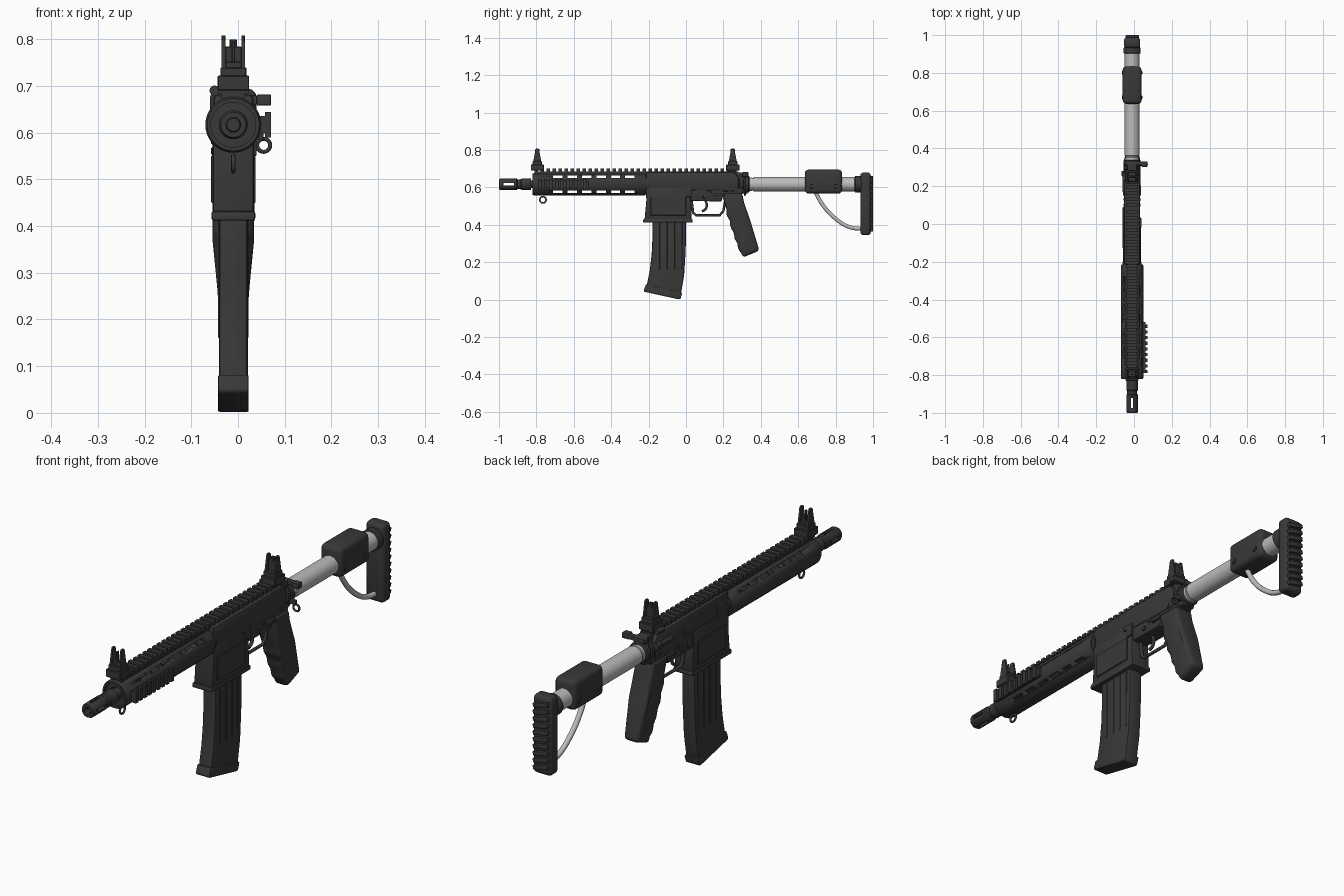
import bpy, bmesh, math
from mathutils import Vector, Matrix

old = bpy.data.objects.get("Cube")
if old:
    bpy.data.objects.remove(old, do_unlink=True)

CX, AZ = -0.01, 0.617          # bore axis


def material(name, v):
    m = bpy.data.materials.new(name)
    m.use_nodes = True
    m.diffuse_color = (v, v, v, 1)
    b = m.node_tree.nodes["Principled BSDF"]
    b.inputs["Base Color"].default_value = (v, v, v, 1)
    b.inputs["Roughness"].default_value = 0.6
    return m


BLACK = material("matte black", 0.04)
STEEL = material("light grey metal", 0.5)


def activate(ob):
    bpy.ops.object.select_all(action='DESELECT')
    ob.select_set(True)
    bpy.context.view_layer.objects.active = ob


def finish(name, bm, mat=BLACK, bevel=0, segs=2):
    bmesh.ops.recalc_face_normals(bm, faces=bm.faces)
    me = bpy.data.meshes.new(name)
    bm.to_mesh(me)
    bm.free()
    me.materials.append(mat)
    ob = bpy.data.objects.new(name, me)
    bpy.context.collection.objects.link(ob)
    activate(ob)
    if bevel:
        mod = ob.modifiers.new("bevel", 'BEVEL')
        mod.width, mod.segments, mod.limit_method = bevel, segs, 'ANGLE'
        bpy.ops.object.modifier_apply(modifier=mod.name)
    bpy.ops.object.shade_smooth_by_angle(angle=math.radians(35))
    return ob


def add_box(bm, x, y, z, rot=None):
    """Box from three (low, high) ranges."""
    c = Vector([(a + b) / 2 for a, b in (x, y, z)])
    s = [b - a for a, b in (x, y, z)]
    m = Matrix.Translation(c) @ (rot or Matrix()) @ Matrix.Diagonal((*s, 1))
    bmesh.ops.create_cube(bm, size=1, matrix=m)


def boxes(name, items, bevel=0.0, segs=2, mat=BLACK):
    bm = bmesh.new()
    for it in items:
        add_box(bm, *it)
    return finish(name, bm, mat, bevel, segs)


def mid(h):
    return (CX - h, CX + h)


def prism(name, pts, h, bevel=0.0, segs=2, x=CX):
    """Side profile of (y, z) points extruded across x; h may vary by height."""
    half = h if callable(h) else (lambda z: h)
    bm = bmesh.new()
    a, b = [[bm.verts.new((x + s * half(z), y, z)) for y, z in pts] for s in (-1, 1)]
    bm.faces.new(a)
    bm.faces.new(b)
    for i in range(len(pts)):
        j = (i + 1) % len(pts)
        bm.faces.new((a[i], a[j], b[j], b[i]))
    return finish(name, bm, BLACK, bevel, segs)


def lathe(name, prof, mat=BLACK, x=CX, z=AZ, n=32, closed=False):
    """Revolve (y, radius) points about a line along y."""
    bm = bmesh.new()
    rings = [[bm.verts.new((x + r * math.cos(math.tau * k / n), y,
                            z + r * math.sin(math.tau * k / n))) for k in range(n)] for y, r in prof]
    pairs = list(zip(rings, rings[1:])) + ([(rings[-1], rings[0])] if closed else [])
    for p, q in pairs:
        for k in range(n):
            bm.faces.new((p[k], p[(k + 1) % n], q[(k + 1) % n], q[k]))
    if not closed:
        bm.faces.new(rings[0])
        bm.faces.new(rings[-1])
    return finish(name, bm, mat)


def pipe(name, pts, r, mat=BLACK, cyclic=False, smooth=True):
    cu = bpy.data.curves.new(name, 'CURVE')
    cu.dimensions, cu.bevel_depth, cu.bevel_resolution = '3D', r, 3
    sp = cu.splines.new('BEZIER' if smooth else 'POLY')
    pp = sp.bezier_points if smooth else sp.points
    pp.add(len(pts) - 1)
    for p, c in zip(pp, pts):
        if smooth:
            p.co, p.handle_left_type, p.handle_right_type = c, 'AUTO', 'AUTO'
        else:
            p.co = (*c, 1)
    sp.use_cyclic_u, cu.use_fill_caps = cyclic, True
    cu.materials.append(mat)
    ob = bpy.data.objects.new(name, cu)
    bpy.context.collection.objects.link(ob)
    activate(ob)
    bpy.ops.object.convert(target='MESH')
    return bpy.context.object


def cut(ob, items):
    cutter = boxes("cutter", items)
    cutter.hide_render = True
    activate(ob)
    mod = ob.modifiers.new("cut", 'BOOLEAN')
    mod.operation, mod.solver, mod.object = 'DIFFERENCE', 'EXACT', cutter
    bpy.ops.object.modifier_apply(modifier=mod.name)
    bpy.data.objects.remove(cutter, do_unlink=True)


# Muzzle device and barrel
muzzle = lathe("muzzle_device", [(-1, .016), (-1, .027), (-.992, .031), (-.905, .031), (-.9, .026),
               (-.885, .026), (-.88, .03), (-.83, .03), (-.83, .016)], closed=True)
slot = (-.975, -.92)
cut(muzzle, [(mid(.05), slot, (AZ - .006, AZ + .006)), (mid(.006), slot, (AZ - .05, AZ + .05))])
lathe("barrel", [(-.9, .014), (-.85, .02), (-.8, .022), (-.2, .022)])

# Handguard: hollow tube with two rows of slots through it
guard = lathe("handguard", [(-.82, .048), (-.82, .056), (-.812, .06), (-.222, .06), (-.215, .056),
              (-.215, .048)], closed=True, n=40)
cut(guard, [(mid(.1), (y, y + .05), (AZ + s * .04 - .006, AZ + s * .04 + .006))
            for s in (-1, 1) for y in [-.71 + .077 * i for i in range(6)]])
lathe("handguard_front_ring", [(-.808, .03), (-.808, .049), (-.79, .049), (-.79, .03)], closed=True)
lathe("barrel_nut", [(-.25, .03), (-.25, .05), (-.2, .05)])


# Toothed rails
def rail(name, y0, y1, pitch, base, tooth):
    n = int((y1 - y0) / pitch)
    boxes(name, [(base[0], (y0, y1), base[1])] +
          [(tooth[0], (y0 + i * pitch, y0 + (i + .58) * pitch), tooth[1]) for i in range(n)])


rail("top_rail", -.81, .28, .0321, (mid(.025), (.665, .686)), (mid(.032), (.684, .701)))
rail("side_rail", -.79, -.52, .03, ((.044, .06), (.598, .636)), ((.058, .071), (.59, .644)))

# Receiver
prism("upper_receiver", [(-.215, .59), (.28, .575), (.285, .65), (.26, .682), (-.215, .682)], .043, .01)
prism("magazine_well", [(-.215, .6), (-.212, .53), (-.222, .425), (.03, .425), (.025, .6)], .044, .006)
prism("magazine_well_lip", [(-.23, .412), (-.228, .432), (.034, .432), (.036, .412)], .047, .005)
prism("lower_receiver", [(-.1, .6), (-.1, .53), (.19, .525), (.2, .56), (.3, .56), (.31, .6)], .038, .006)
prism("receiver_rear", [(.24, .57), (.33, .565), (.335, .64), (.29, .665), (.24, .665)], .03, .008)
boxes("magazine_well_panels", [((CX + s * .045 - .003, CX + s * .045 + .003), (-.19, .0), (.45, .55))
                               for s in (-1, 1)], .002, 1)
boxes("ejection_port_cover", [((-.06, -.05), (-.13, .09), (.605, .65))], .004)
lathe("forward_assist", [(.17, .012), (.25, .012), (.255, .016), (.28, .016)], x=-.05, z=.632, n=16)
boxes("bolt_catch", [((.03, .04), (.0, .03), (.55, .6)), ((.03, .04), (-.02, .03), (.585, .605))], .003)
boxes("safety_levers", [((CX + s * .042 - .006, CX + s * .042 + .006), (.15, .205), (.553, .568))
                        for s in (-1, 1)], .003)
boxes("magazine_release", [((-.056, -.04), (.035, .06), (.545, .57))], .003)
for i, (y, z) in enumerate([(-.2, .575), (.1, .55), (.13, .575), (.25, .59)]):
    boxes("receiver_pin_%d" % i, [(mid(.045), (y - .008, y + .008), (z - .008, z + .008))], .003)

# Charging handle
boxes("charging_handle", [(mid(.025), (.27, .335), (.655, .68)), ((-.045, .07), (.312, .332), (.66, .68)),
                          ((.04, .071), (.303, .332), (.658, .682))], .003)

# Trigger and guard
pipe("trigger_guard", [(CX, .03, .53), (CX, .038, .465), (CX, .055, .451), (CX, .18, .451),
                       (CX, .2, .475), (CX, .21, .53)], .007, smooth=False)
pipe("trigger", [(CX, .1, .54), (CX, .11, .51), (CX, .105, .485), (CX, .085, .472)], .007)

# Grip with finger grooves
prism("grip", [(.19, .57), (.3, .57), (.31, .52), (.345, .42), (.392, .262), (.305, .226), (.295, .25),
               (.278, .27), (.275, .3), (.26, .325), (.256, .36), (.237, .385), (.235, .42), (.218, .45),
               (.215, .49)], lambda z: .032 + .013 * min(1, max(0, (z - .24) / .14)), .018, 3)

# Curved magazine and base plate
front = [(-.18, .45), (-.18, .32), (-.184, .24), (-.193, .16), (-.205, .1), (-.215, .05)]
back = [(-.03, .01), (-.02, .07), (-.01, .13), (-.003, .24), (0, .32), (0, .45)]
prism("magazine", front + back, .031, .008)
prism("magazine_base", [(-.214, .082), (-.226, .05), (-.222, .042), (-.04, .002), (-.03, .004),
                        (-.02, .035)], .033, .004)
boxes("magazine_ribs", [(mid(.0325), (-.15 + .04 * i, -.14 + .04 * i), (.16, .42)) for i in range(4)], .0015, 1)


# Folding sights with raised ears
def sight(name, y, post):
    parts = [(mid(.034), (y - .035, y + .035), (.69, .722)),
             (mid(.028), (y - .025, y + .025), (.72, .74))]
    for s in (-1, 1):
        x = CX + s * .021
        parts.append(((x - .004, x + .004), (y - .011, y + .011), (.73, .806)))
    parts += post
    boxes(name, parts, .002, 1)
    for s in (-1, 1):
        prism(name + "_ear", [(y - .023, .73), (y + .023, .73), (y + .01, .8), (y + .006, .808),
                              (y - .006, .808), (y - .01, .8)], .004, x=CX + s * .021)


sight("front_sight", -.795, [(mid(.004), (-.8, -.79), (.735, .795)), (mid(.018), (-.81, -.78), (.735, .752))])
sight("rear_sight", .25, [(mid(.018), (.243, .257), (.735, .785)), (mid(.008), (.243, .257), (.78, .8))])
lathe("sight_knob", [(.23, .011), (.27, .011)], x=-.05, z=.69, n=16)


# Sling rings
def ring(name, c, r, axis):
    pts = []
    for k in range(20):
        a = math.tau * k / 20
        u, w = r * math.cos(a), r * math.sin(a)
        pts.append((c[0] + u * axis[0], c[1] + u * axis[1], c[2] + w))
    pipe(name, pts, .0045, cyclic=True, smooth=False)


ring("front_sling_ring", (CX, -.765, .534), .017, (0, 1))
ring("rear_sling_ring", (.055, .315, .573), .014, (1, 0))
boxes("rear_sling_plate", [((CX, .055), (.308, .322), (.585, .605))], .003)

# Buffer tube and castle nut
lathe("castle_nut", [(.285, .04), (.29, .045), (.305, .045), (.307, .039), (.315, .039), (.317, .045),
                     (.335, .045), (.34, .04)])
lathe("buffer_tube", [(.33, .037), (.352, .037), (.354, .034), (.36, .034), (.362, .039), (.92, .039)], STEEL)
lathe("tube_end_collar", [(.9, .036), (.905, .045), (.93, .045), (.94, .04)])

# Cheek block with side screws
boxes("cheek_block", [(mid(.05), (.635, .835), (.567, .695))], .02, 3)
boxes("cheek_block_screws", [(mid(.054), (y - .01, y + .01), (.595, .615)) for y in (.67, .8)], .004)

# Support strut
pipe("stock_strut", [(CX, .69, .58), (CX, .73, .508), (CX, .8, .433), (CX, .875, .388), (CX, .95, .377)],
     .011, STEEL)

# Butt pad with slanted ridges
boxes("butt_pad", [(mid(.043), (.932, .988), (.345, .68))], .016, 3)
tilt = Matrix.Rotation(math.radians(12), 4, 'Y')
boxes("butt_pad_ridges", [(mid(.036), (.98, 1.0), (z - .01, z + .01), tilt)
                          for z in [.38 + .0295 * i for i in range(10)]], .005)
